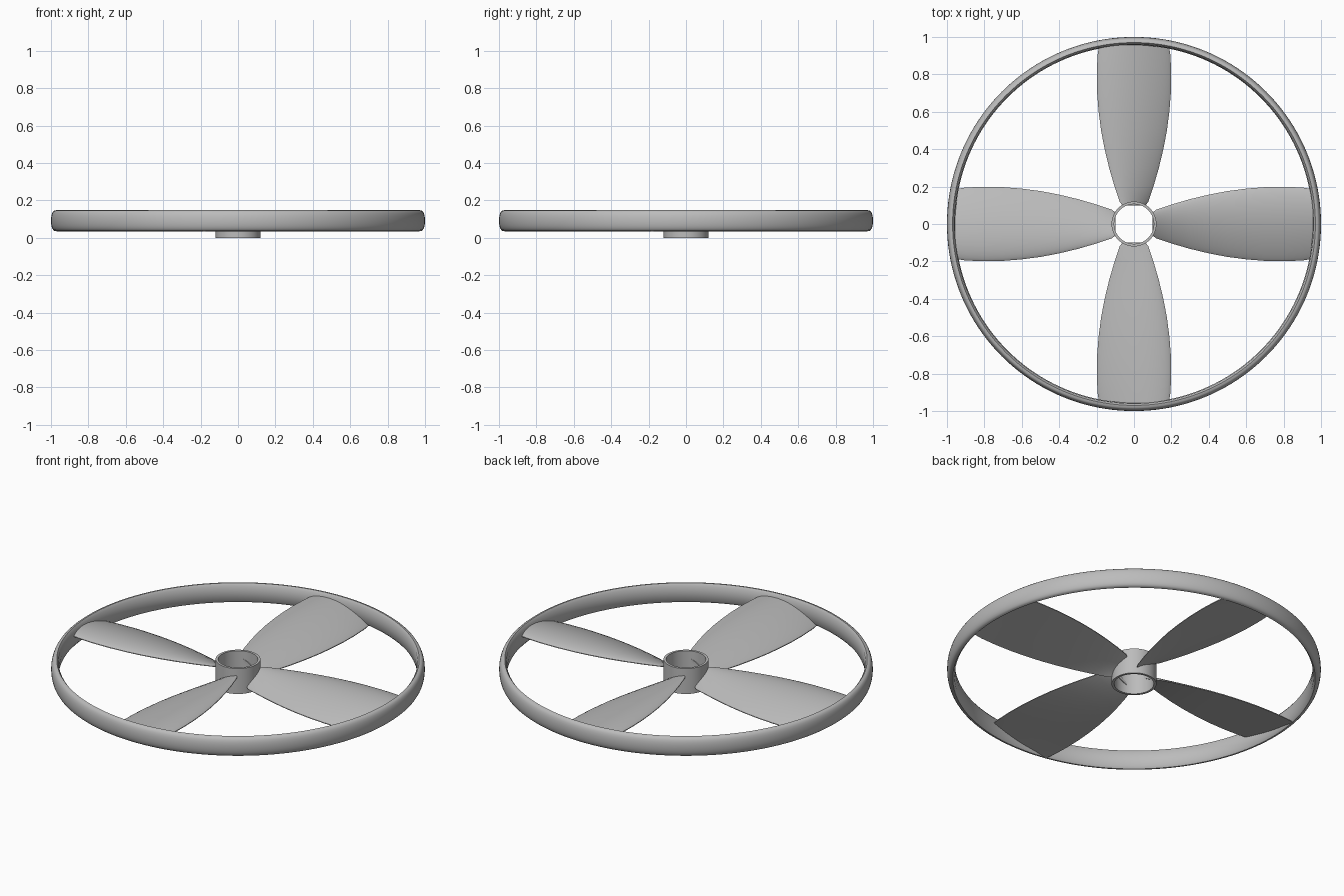
import bpy, bmesh, math
from mathutils import Matrix, Vector

cube = bpy.data.objects.get("Cube")
if cube:
    bpy.data.objects.remove(cube)

grey = bpy.data.materials.new("plain grey")
grey.use_nodes = True
colour = (0.5, 0.5, 0.5, 1)
grey.diffuse_color = colour
grey.node_tree.nodes["Principled BSDF"].inputs["Base Color"].default_value = colour


def finish(name, bm, angle=40):
    bmesh.ops.recalc_face_normals(bm, faces=bm.faces)
    mesh = bpy.data.meshes.new(name)
    bm.to_mesh(mesh)
    bm.free()
    mesh.materials.append(grey)
    obj = bpy.data.objects.new(name, mesh)
    bpy.context.collection.objects.link(obj)
    bpy.ops.object.select_all(action='DESELECT')
    obj.select_set(True)
    bpy.context.view_layer.objects.active = obj
    bpy.ops.object.shade_smooth_by_angle(angle=math.radians(angle))
    return obj


def loft(bm, sections, closed=False):
    """Skin closed loops of points; cap the ends unless the loft is a loop."""
    rings = [[bm.verts.new(p) for p in s] for s in sections]
    pairs = list(zip(rings, rings[1:]))
    if closed:
        pairs.append((rings[-1], rings[0]))
    for a, b in pairs:
        n = len(a)
        for i in range(n):
            j = (i + 1) % n
            bm.faces.new((a[i], a[j], b[j], b[i]))
    if not closed:
        bm.faces.new(rings[0])
        bm.faces.new(rings[-1])


def revolve(name, profile, steps):
    bm = bmesh.new()
    sections = []
    for k in range(steps):
        a = 2 * math.pi * k / steps
        sections.append([(r * math.cos(a), r * math.sin(a), z) for r, z in profile])
    loft(bm, sections, closed=True)
    return finish(name, bm)


# Outer rim: bulging outside, nearly straight inside
outer = []
for k in range(13):
    a = math.pi * (k / 12 - 0.5)
    outer.append((0.97 + 0.03 * math.cos(a) ** 0.7 if 0 < k < 12 else 0.97,
                  0.0915 + 0.0565 * math.sin(a)))
revolve("outer_rim", outer + [(0.96, 0.135), (0.956, 0.0915), (0.96, 0.048)], 160)

# Hub: thin open tube
revolve("hub_tube", [(0.12, 0), (0.12, 0.15), (0.106, 0.15), (0.106, 0)], 64)

# Blades: flat underside, arched top, twisted so both edges keep their height
HALF_WIDTH = [(0.10, 0.062), (0.12, 0.077), (0.2, 0.104), (0.3, 0.133), (0.4, 0.157),
              (0.5, 0.176), (0.6, 0.189), (0.7, 0.197), (0.8, 0.199), (0.9, 0.195),
              (0.972, 0.187)]
CHORD = 16


def blade_section(r, w, tip):
    top, bottom = [], []
    for i in range(CHORD + 1):
        t = -math.cos(math.pi * i / CHORD)       # -1 low edge, +1 high edge
        y = w * t
        x = math.sqrt(r * r - y * y) if tip else r
        base = 0.07 + 0.035 * t
        arch = 0.045 * (w / 0.2) * (1 - t * t) ** 0.8 * (1 + 0.15 * t)
        top.append((x, y, base + max(arch, 0.0) + 0.002))
        bottom.append((x, y, base - 0.002))
    return top + bottom[::-1]


for k, name in enumerate(("left", "back", "right", "front")):
    bm = bmesh.new()
    loft(bm, [blade_section(r, w, r > 0.95) for r, w in HALF_WIDTH])
    bmesh.ops.rotate(bm, verts=bm.verts, cent=Vector(),
                     matrix=Matrix.Rotation(k * math.pi / 2, 3, 'Z'))
    finish(name + "_blade", bm)
